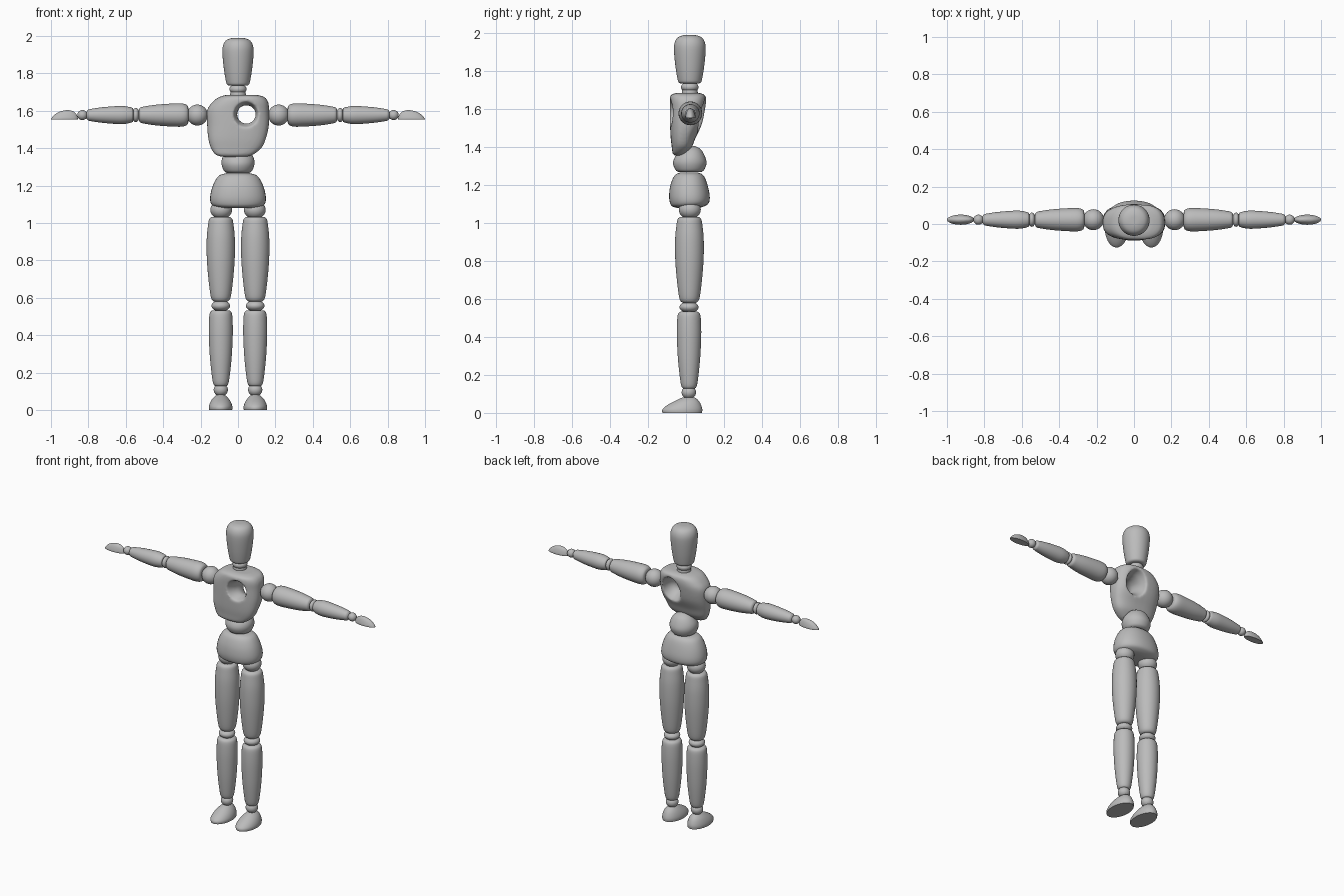
import bpy, bmesh, math
from mathutils import Vector

cube = bpy.data.objects.get("Cube")
if cube:
    bpy.data.objects.remove(cube, do_unlink=True)

# One plain grey for the whole figure
grey = bpy.data.materials.new("mannequin_grey")
grey.use_nodes = True
colour = (0.5, 0.5, 0.5, 1)
grey.diffuse_color = colour
grey.node_tree.nodes["Principled BSDF"].inputs["Base Color"].default_value = colour

SEGMENTS = 36
AXIS_Y = 0.02      # depth of the body's centre line
ARM_Z = 1.577


def refine(rings, steps=4):
    """Catmull-Rom interpolation between rings."""
    pts = [Vector(r) for r in rings]
    pts = [pts[0]] + pts + [pts[-1]]
    out = []
    for a, b, c, d in zip(pts, pts[1:], pts[2:], pts[3:]):
        for k in range(steps):
            t = k / steps
            out.append((2 * b + (c - a) * t + (2 * a - 5 * b + 4 * c - d) * t * t
                        + (3 * b - a - 3 * c + d) * t ** 3) / 2)
    return out + [pts[-1]]


def smooth(obj, angle=40):
    bpy.ops.object.select_all(action='DESELECT')
    obj.select_set(True)
    bpy.context.view_layer.objects.active = obj
    bpy.ops.object.shade_smooth_by_angle(angle=math.radians(angle))


def loft(name, rings, axis='z', power=2.0, side=1):
    """Skin rings (position, centre u, centre v, radius u, radius v) along an axis."""
    place = {'x': lambda t, u, v: (side * t, u, v),
             'y': lambda t, u, v: (side * u, t, v),
             'z': lambda t, u, v: (side * u, v, t)}[axis]
    bm = bmesh.new()
    loops = []
    for t, cu, cv, ru, rv in refine(rings):
        loop = []
        for i in range(SEGMENTS):
            a = math.tau * i / SEGMENTS
            c, s = math.cos(a), math.sin(a)
            u = cu + ru * math.copysign(abs(c) ** (2 / power), c)
            v = cv + rv * math.copysign(abs(s) ** (2 / power), s)
            loop.append(bm.verts.new(place(t, u, v)))
        loops.append(loop)
    for p, q in zip(loops, loops[1:]):
        for i in range(SEGMENTS):
            j = (i + 1) % SEGMENTS
            bm.faces.new((p[i], p[j], q[j], q[i]))
    bm.faces.new(loops[0])
    bm.faces.new(loops[-1])
    bmesh.ops.recalc_face_normals(bm, faces=bm.faces)
    mesh = bpy.data.meshes.new(name)
    bm.to_mesh(mesh)
    bm.free()
    mesh.materials.append(grey)
    obj = bpy.data.objects.new(name, mesh)
    bpy.context.collection.objects.link(obj)
    smooth(obj)
    return obj


def turned(name, profile, u, v, axis='z', side=1):
    """Round turned part from (position, radius) points."""
    return loft(name, [(t, u, v, r, r) for t, r in profile], axis, 2, side)


def ball(name, centre, radii, side=1):
    bm = bmesh.new()
    bmesh.ops.create_uvsphere(bm, u_segments=32, v_segments=16, radius=1)
    for v in bm.verts:
        v.co = [c + k * r for c, k, r in zip(centre, v.co, radii)]
        v.co.x *= side
    bmesh.ops.recalc_face_normals(bm, faces=bm.faces)
    mesh = bpy.data.meshes.new(name)
    bm.to_mesh(mesh)
    bm.free()
    mesh.materials.append(grey)
    obj = bpy.data.objects.new(name, mesh)
    bpy.context.collection.objects.link(obj)
    smooth(obj)
    return obj


# Head and neck
turned("head", [(1.735, .05), (1.74, .058), (1.755, .064), (1.82, .075), (1.9, .083),
                (1.945, .081), (1.975, .065), (1.988, .035), (1.99, .004)], 0, AXIS_Y)
ball("neck_ball", (0, AXIS_Y, 1.715), (.046, .046, .03))
turned("neck_base", [(1.66, .038), (1.685, .042), (1.7, .04)], 0, AXIS_Y)

# Chest, with a flared hole that opens into a hollow at the back
chest = loft("chest", [
    (1.353, -.02, -.035, .06, .02), (1.365, -.02, -.035, .1, .035),
    (1.4, -.01, -.022, .135, .053), (1.45, -.005, -.015, .154, .066),
    (1.52, 0, 0, .165, .084), (1.6, 0, .008, .166, .093),
    (1.645, .012, .01, .15, .096), (1.673, .02, .01, .122, .09),
    (1.685, .02, .01, .08, .06)], power=2.6)
cutter = loft("hole_cutter", [
    (-.13, .045, 1.58, .09, .09), (-.085, .045, 1.58, .07, .07),
    (-.04, .045, 1.58, .053, .053), (0, .045, 1.58, .05, .05),
    (.04, .05, 1.572, .057, .064), (.07, .052, 1.56, .066, .085),
    (.13, .05, 1.53, .085, .13)], axis='y')
cutter.hide_render = True
bpy.context.view_layer.objects.active = chest
cut = chest.modifiers.new("hole", 'BOOLEAN')
cut.object = cutter
cut.solver = 'EXACT'
remesh = chest.modifiers.new("even", 'REMESH')
remesh.mode = 'VOXEL'
remesh.voxel_size = .007
soften = chest.modifiers.new("soften", 'SMOOTH')
soften.factor = .5
soften.iterations = 8
for name in ("hole", "even", "soften"):
    bpy.ops.object.modifier_apply(modifier=name)
bpy.data.objects.remove(cutter, do_unlink=True)
smooth(chest, 80)

# Waist and pelvis
loft("waist", [(1.268, 0, .02, .06, .06), (1.28, 0, .02, .076, .076),
               (1.315, 0, .02, .088, .088), (1.35, 0, .022, .083, .078),
               (1.385, 0, .028, .058, .052), (1.403, 0, .03, .025, .022),
               (1.406, 0, .03, .003, .003)])
loft("pelvis", [(1.08, 0, .01, .09, .06), (1.088, 0, .012, .125, .085),
                (1.105, 0, .018, .145, .102), (1.14, 0, .018, .149, .107),
                (1.19, 0, .016, .138, .1), (1.235, 0, .016, .117, .085),
                (1.257, 0, .016, .095, .068), (1.266, 0, .016, .06, .045)], power=2.2)

for side, label in ((1, "left"), (-1, "right")):
    # Leg
    ball(label + "_hip_ball", (.09, AXIS_Y, 1.07), (.058, .058, .05), side)
    turned(label + "_thigh", [(.578, .03), (.588, .046), (.62, .056), (.72, .068),
                              (.82, .075), (.92, .075), (.99, .068), (1.02, .062),
                              (1.032, .05)], .092, .018, side=side)
    ball(label + "_knee", (.092, .016, .557), (.05, .05, .03), side)
    turned(label + "_shin", [(.128, .028), (.136, .038), (.17, .046), (.28, .058),
                             (.4, .064), (.48, .063), (.52, .058), (.533, .045)],
           .092, .016, side=side)
    ball(label + "_ankle", (.092, .015, .108), (.038, .038, .035), side)
    loft(label + "_foot", [(0, .093, -.02, .062, .104), (.018, .093, -.019, .063, .105),
                           (.04, .093, -.01, .056, .09), (.062, .093, .004, .042, .064),
                           (.08, .092, .014, .022, .034), (.085, .092, .016, .003, .004)],
         side=side)
    # Arm
    ball(label + "_shoulder", (.217, .023, ARM_Z), (.056, .056, .056), side)
    turned(label + "_upper_arm", [(.265, .035), (.272, .052), (.3, .062), (.36, .061),
                                  (.44, .055), (.5, .046), (.522, .04), (.53, .028)],
           .023, ARM_Z, 'x', side)
    ball(label + "_elbow", (.546, .023, ARM_Z), (.02, .038, .038), side)
    turned(label + "_forearm", [(.56, .03), (.567, .039), (.61, .048), (.66, .047),
                                (.73, .041), (.79, .032), (.803, .027), (.81, .018)],
           .023, ARM_Z, 'x', side)
    ball(label + "_wrist", (.832, .023, ARM_Z), (.027, .027, .027), side)
    loft(label + "_hand", [(1.553, .928, .023, .072, .026), (1.562, .926, .023, .07, .027),
                           (1.58, .921, .023, .058, .022), (1.594, .916, .023, .04, .015),
                           (1.602, .912, .023, .015, .006), (1.603, .912, .023, .002, .001)],
         side=side)
